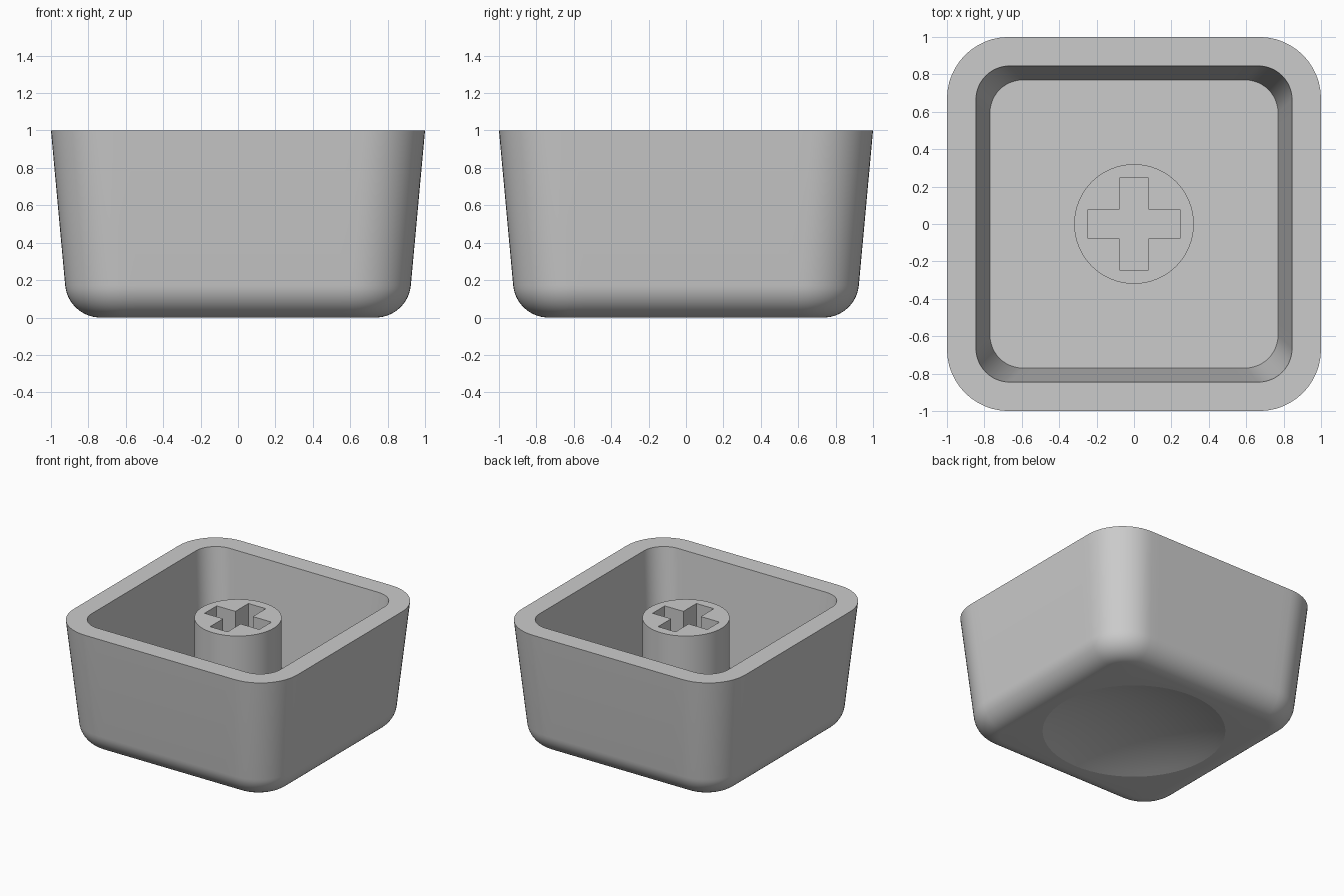
import bpy, bmesh, math
from mathutils import Vector

cube = bpy.data.objects.get("Cube")
if cube:
    bpy.data.objects.remove(cube, do_unlink=True)

FLOOR = 0.2        # cavity floor height
STEM_TOP = 0.94
DISH_R, DISH_DEPTH = 0.67, 0.11

grey = bpy.data.materials.new("grey plastic")
grey.use_nodes = True
grey.diffuse_color = (0.6, 0.6, 0.6, 1)
grey.node_tree.nodes["Principled BSDF"].inputs["Base Color"].default_value = (0.6, 0.6, 0.6, 1)


def finish(bm, name, angle):
    bmesh.ops.recalc_face_normals(bm, faces=bm.faces)
    mesh = bpy.data.meshes.new(name)
    bm.to_mesh(mesh)
    bm.free()
    mesh.materials.append(grey)
    obj = bpy.data.objects.new(name, mesh)
    bpy.context.collection.objects.link(obj)
    bpy.ops.object.select_all(action="DESELECT")
    obj.select_set(True)
    bpy.context.view_layer.objects.active = obj
    bpy.ops.object.shade_smooth_by_angle(angle=math.radians(angle))
    return obj


def rounded_square(half, radius, z, arc=12, side=16):
    """Points of a rounded square, with its straight sides subdivided."""
    pts = []
    c = half - radius
    for q in range(4):
        turn = q * math.pi / 2
        quarter = [(c + radius * math.cos(a), c + radius * math.sin(a))
                   for a in (math.pi / 2 * i / arc for i in range(arc + 1))]
        quarter += [(c - 2 * c * i / side, half) for i in range(1, side)]
        for x, y in quarter:
            pts.append(Vector((x * math.cos(turn) - y * math.sin(turn),
                               x * math.sin(turn) + y * math.cos(turn), z)))
    return pts


def loft(bm, rings):
    """Skin a stack of equal-count rings and close both ends."""
    loops = [[bm.verts.new(p) for p in ring] for ring in rings]
    for a, b in zip(loops, loops[1:]):
        for i in range(len(a)):
            j = (i + 1) % len(a)
            bm.faces.new((a[i], a[j], b[j], b[i]))
    bm.faces.new(loops[0])
    bm.faces.new(loops[-1])


# Shell: cavity floor, cavity wall, rim, tapered outside, rounded bottom edge
rings = [rounded_square(0.77, 0.175, FLOOR),
         rounded_square(0.845, 0.18, 1),
         rounded_square(1, 0.33, 1)]
fillet, steps = 0.19, 14
for i in range(steps + 1):
    a = math.radians(5 + 85 * i / steps)
    inset = fillet * (1 - math.cos(a))
    rings.append(rounded_square(0.925 - inset, 0.31 - inset, fillet * (1 - math.sin(a))))

# Shallow spherical dish in the underside
sphere = (DISH_R ** 2 + DISH_DEPTH ** 2) / (2 * DISH_DEPTH)
directions = [Vector((p.x, p.y, 0)).normalized() for p in rings[-1]]
for i in range(12):
    r = DISH_R * (1 - i / 12)
    z = math.sqrt(sphere ** 2 - r ** 2) - (sphere - DISH_DEPTH)
    rings.append([d * r + Vector((0, 0, z)) for d in directions])

bm = bmesh.new()
loft(bm, rings)
finish(bm, "cap_shell", 12)

# Stem: round post with a cross-shaped socket
bm = bmesh.new()
circle = [(0.32 * math.cos(a), 0.32 * math.sin(a))
          for a in (math.tau * i / 64 for i in range(64))]
arm, w = 0.245, 0.078
cross = []
for x, y in ((arm, -w), (arm, w), (w, w)):
    cross.append((x, y))
for _ in range(3):
    cross += [(-y, x) for x, y in cross[-3:]]
for outline in (circle, cross):
    vs = [bm.verts.new((x, y, STEM_TOP)) for x, y in outline]
    for i, v in enumerate(vs):
        bm.edges.new((v, vs[(i + 1) % len(vs)]))
bmesh.ops.triangle_fill(bm, edges=bm.edges[:], use_beauty=True)
walls = bmesh.ops.extrude_face_region(bm, geom=bm.faces[:], use_keep_orig=True)
bottom = [g for g in walls["geom"] if isinstance(g, bmesh.types.BMVert)]
bmesh.ops.translate(bm, verts=bottom, vec=(0, 0, FLOOR - STEM_TOP))
finish(bm, "stem", 30)
